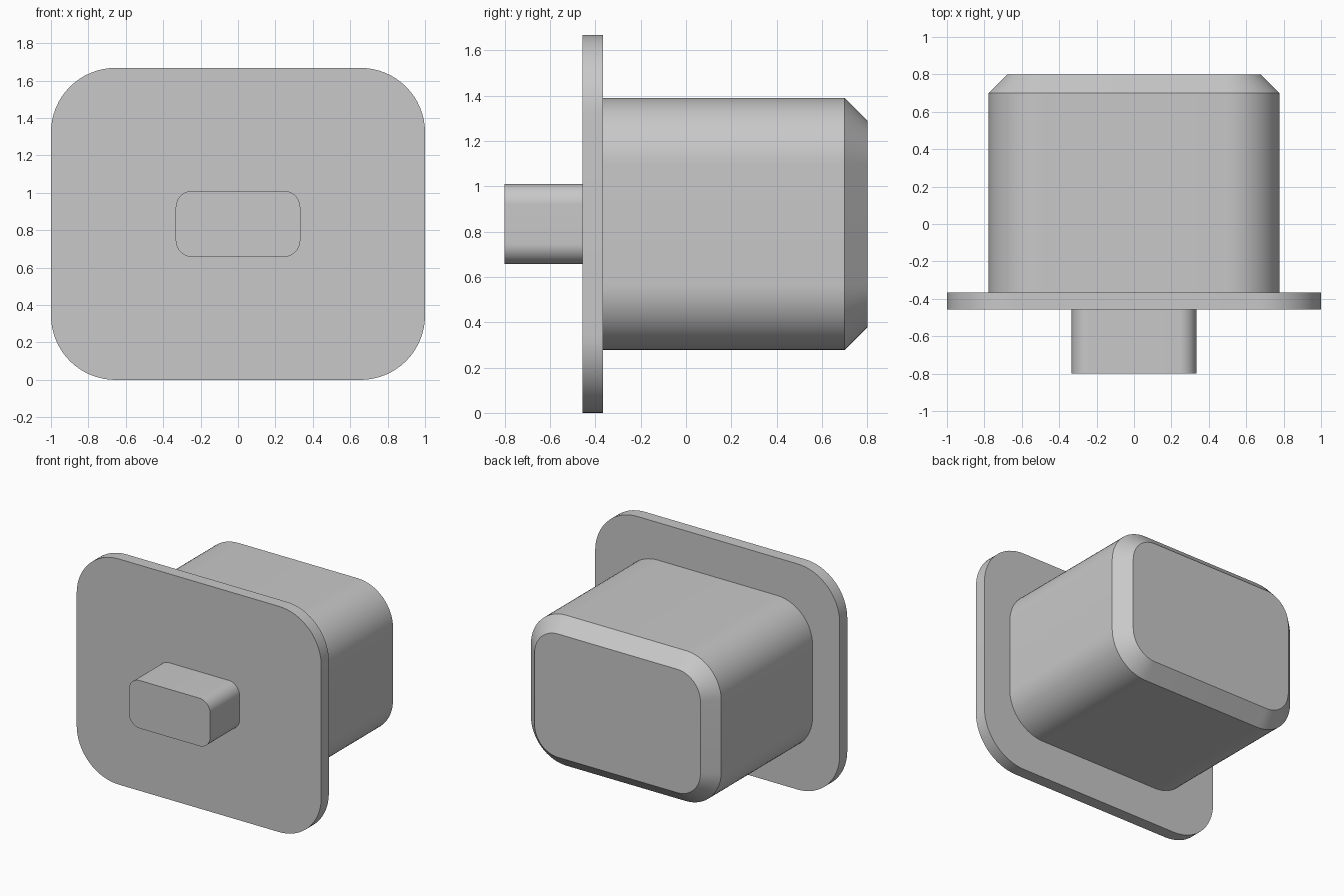
import bpy
import bmesh
from math import cos, sin, pi, radians

default_cube = bpy.data.objects.get("Cube")
if default_cube:
    bpy.data.objects.remove(default_cube, do_unlink=True)

MID_Z = 0.834
ARC_STEPS = 16

grey = bpy.data.materials.new("plain_grey")
grey.use_nodes = True
colour = (0.58, 0.58, 0.58, 1)
grey.diffuse_color = colour
grey.node_tree.nodes["Principled BSDF"].inputs["Base Color"].default_value = colour


def rounded_ring(bm, half_w, half_h, radius, y):
    """One loop of vertices around a rounded rectangle facing along y."""
    ring = []
    corners = [(1, 1), (-1, 1), (-1, -1), (1, -1)]
    for quarter, (sx, sz) in enumerate(corners):
        for i in range(ARC_STEPS + 1):
            a = (quarter + i / ARC_STEPS) * pi / 2
            x = sx * (half_w - radius) + radius * cos(a)
            z = sz * (half_h - radius) + radius * sin(a)
            ring.append(bm.verts.new((x, y, MID_Z + z)))
    return ring


def rounded_block(name, sections):
    """Loft a solid through (half_w, half_h, radius, y) sections."""
    bm = bmesh.new()
    rings = [rounded_ring(bm, *s) for s in sections]
    for a, b in zip(rings, rings[1:]):
        for i in range(len(a)):
            j = (i + 1) % len(a)
            bm.faces.new((a[i], a[j], b[j], b[i]))
    bm.faces.new(rings[0])
    bm.faces.new(rings[-1])
    bmesh.ops.recalc_face_normals(bm, faces=bm.faces)
    mesh = bpy.data.meshes.new(name)
    bm.to_mesh(mesh)
    bm.free()
    mesh.materials.append(grey)
    obj = bpy.data.objects.new(name, mesh)
    bpy.context.collection.objects.link(obj)
    bpy.ops.object.select_all(action='DESELECT')
    obj.select_set(True)
    bpy.context.view_layer.objects.active = obj
    bpy.ops.object.shade_smooth_by_angle(angle=radians(30))
    return obj


# Small front stem
rounded_block("front_stem", [(0.333, 0.177, 0.09, -0.8),
                             (0.333, 0.177, 0.09, -0.456)])

# Wide flange plate
rounded_block("flange_plate", [(1, MID_Z, 0.345, -0.456),
                               (1, MID_Z, 0.345, -0.367)])

# Deep body with a chamfered rear edge
rounded_block("rear_body", [(0.778, 0.556, 0.29, -0.367),
                            (0.778, 0.556, 0.29, 0.7),
                            (0.678, 0.456, 0.19, 0.8)])
